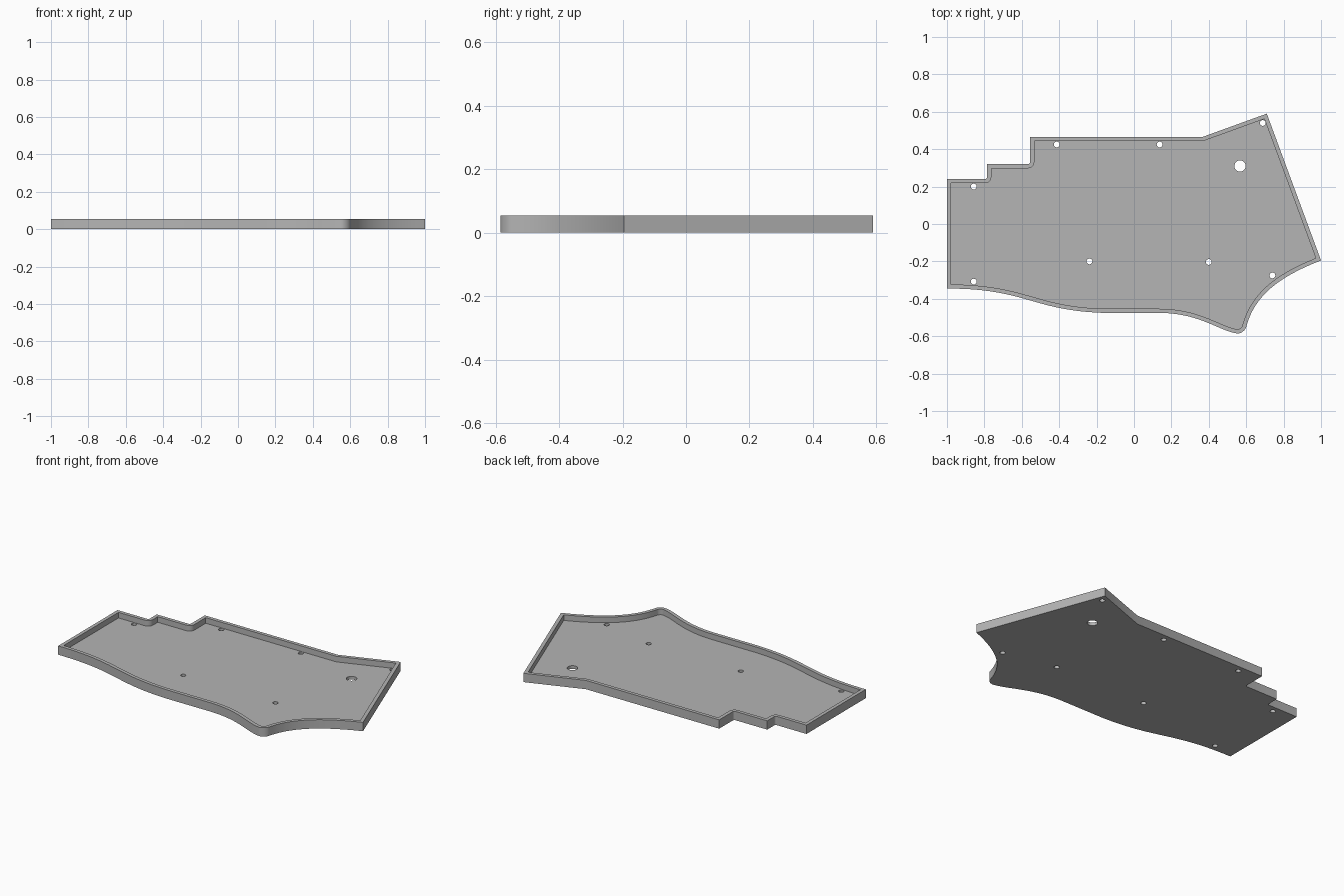
import bpy
import bmesh
from mathutils import Matrix, Vector
from mathutils.geometry import interpolate_bezier

cube = bpy.data.objects.get("Cube")
if cube:
    bpy.data.objects.remove(cube, do_unlink=True)

HEIGHT, FLOOR, WALL = 0.055, 0.02, 0.022

grey = bpy.data.materials.new("plain_grey")
grey.use_nodes = True
grey.diffuse_color = (0.46, 0.46, 0.46, 1)
grey.node_tree.nodes["Principled BSDF"].inputs["Base Color"].default_value = grey.diffuse_color


def curve_to(path, c1, c2, end, steps):
    """Extend the path with a Bezier segment."""
    pts = interpolate_bezier(path[-1], Vector(c1), Vector(c2), Vector(end), steps + 1)
    path.extend(Vector(p[:2]) for p in pts[1:])


def inner_corner(path, x, y, r=0.012):
    """Rounded corner, coming in along x and leaving along y."""
    path.append(Vector((x - r, y)))
    curve_to(path, (x - r * 0.45, y), (x, y + r * 0.45), (x, y + r), 6)


def inset(path, width):
    """Mitred inward offset of a clockwise outline."""
    result = []
    for i, p in enumerate(path):
        a = (p - path[i - 1]).normalized()
        b = (path[(i + 1) % len(path)] - p).normalized()
        na, nb = Vector((a.y, -a.x)), Vector((b.y, -b.x))
        result.append(p + (na + nb) * width / (1 + na.dot(nb)))
    return result


def new_object(name, bm):
    bmesh.ops.recalc_face_normals(bm, faces=bm.faces)
    mesh = bpy.data.meshes.new(name)
    bm.to_mesh(mesh)
    bm.free()
    mesh.materials.append(grey)
    obj = bpy.data.objects.new(name, mesh)
    bpy.context.collection.objects.link(obj)
    return obj


def prism(name, path, z0, z1):
    bm = bmesh.new()
    face = bm.faces.new([bm.verts.new((p.x, p.y, z0)) for p in path])
    top = bmesh.ops.extrude_face_region(bm, geom=[face])["geom"]
    moved = [v for v in top if isinstance(v, bmesh.types.BMVert)]
    bmesh.ops.translate(bm, verts=moved, vec=(0, 0, z1 - z0))
    return new_object(name, bm)


# Outline, clockwise from the front left corner: stepped back, slanted side
outline = [Vector((-1, -0.345)), Vector((-1, 0.24))]
inner_corner(outline, -0.785, 0.24)
outline.append(Vector((-0.785, 0.32)))
inner_corner(outline, -0.555, 0.32)
outline += [Vector(p) for p in ((-0.555, 0.465), (0.365, 0.465), (0.71, 0.59), (1, -0.195))]
# Wavy front edge
curve_to(outline, (0.78, -0.28), (0.645, -0.38), (0.6, -0.55), 24)
curve_to(outline, (0.595, -0.57), (0.57, -0.588), (0.55, -0.585), 10)
curve_to(outline, (0.45, -0.57), (0.35, -0.475), (0.13, -0.475), 20)
outline.append(Vector((-0.17, -0.475)))
curve_to(outline, (-0.55, -0.46), (-0.58, -0.345), (-1, -0.345), 28)
outline.pop()

tray = prism("tray", outline, 0, HEIGHT)
pocket = prism("pocket_cutter", inset(outline, WALL), FLOOR, HEIGHT + 0.1)

# Screw holes and one larger access hole
screws = [(-0.857, 0.2), (-0.413, 0.425), (0.137, 0.425), (0.688, 0.54),
          (-0.238, -0.2), (0.4, -0.203), (0.74, -0.275), (-0.857, -0.308)]
holes_bm = bmesh.new()
for (x, y), r in [(s, 0.0155) for s in screws] + [((0.567, 0.31), 0.03)]:
    bmesh.ops.create_cone(holes_bm, cap_ends=True, segments=32, radius1=r, radius2=r,
                          depth=0.4, matrix=Matrix.Translation((x, y, 0)))
holes = new_object("hole_cutter", holes_bm)

# Cut the tray, then drop the cutters
bpy.ops.object.select_all(action="DESELECT")
tray.select_set(True)
bpy.context.view_layer.objects.active = tray
for cutter in (pocket, holes):
    cutter.hide_render = True
    mod = tray.modifiers.new(cutter.name, "BOOLEAN")
    mod.operation, mod.solver, mod.object = "DIFFERENCE", "EXACT", cutter
    bpy.ops.object.modifier_apply(modifier=mod.name)
    bpy.data.objects.remove(cutter, do_unlink=True)
bpy.ops.object.shade_smooth_by_angle(angle=0.5)
